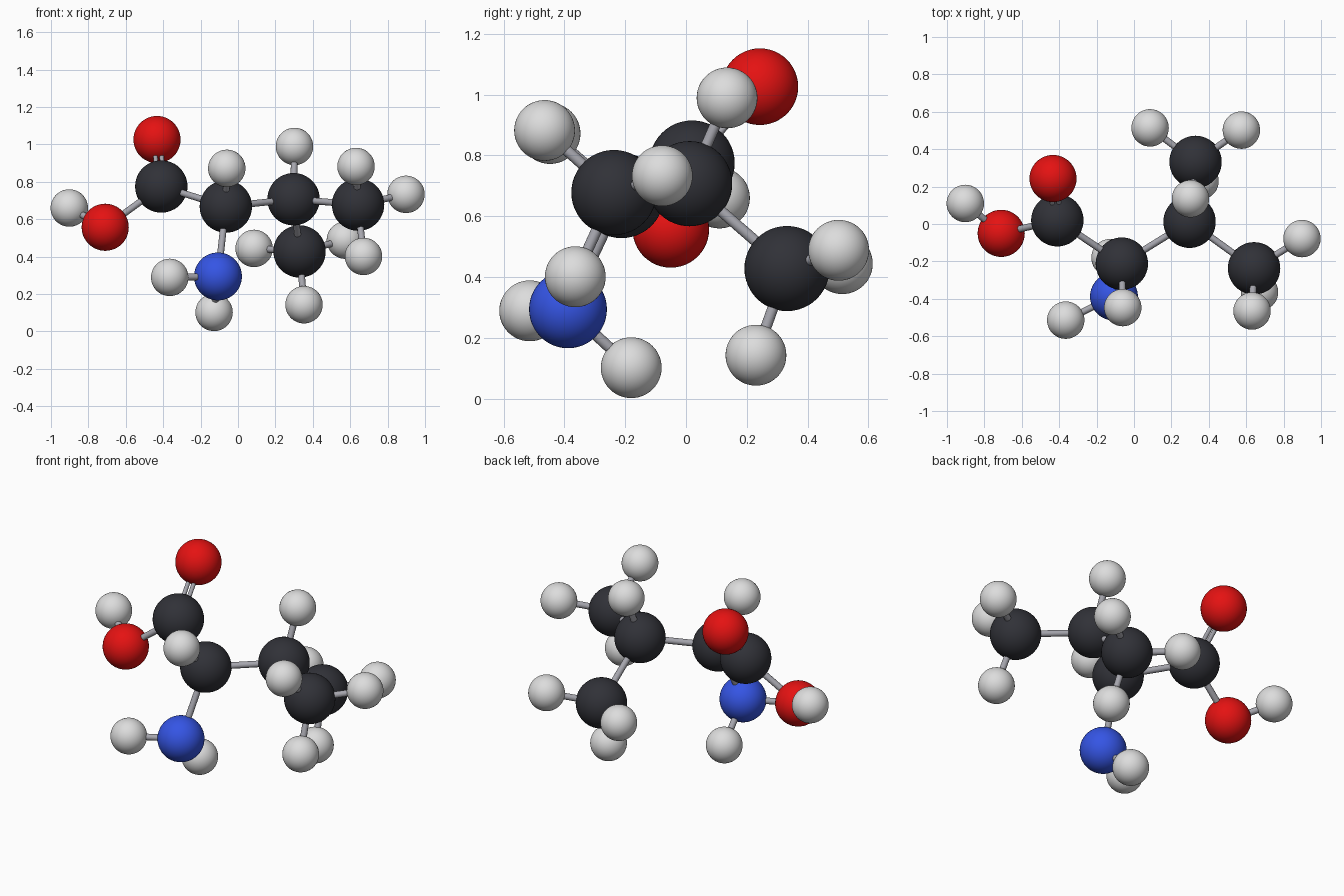
import bpy
from mathutils import Vector

default_cube = bpy.data.objects.get("Cube")
if default_cube:
    bpy.data.objects.remove(default_cube, do_unlink=True)


def make_material(name, colour):
    material = bpy.data.materials.new(name)
    material.use_nodes = True
    material.diffuse_color = (*colour, 1)
    shader = next(n for n in material.node_tree.nodes if n.type == "BSDF_PRINCIPLED")
    shader.inputs["Base Color"].default_value = (*colour, 1)
    shader.inputs["Roughness"].default_value = 0.5
    return material


charcoal = make_material("charcoal", (0.03, 0.031, 0.039))
red = make_material("red", (0.78, 0.006, 0.006))
blue = make_material("blue", (0.035, 0.09, 0.78))
pale_grey = make_material("pale_grey", (0.72, 0.72, 0.72))
stick_grey = make_material("stick_grey", (0.38, 0.38, 0.42))

# Element: material and ball radius
ELEMENTS = {
    "carbon": (charcoal, 0.14),
    "oxygen": (red, 0.126),
    "nitrogen": (blue, 0.128),
    "hydrogen": (pale_grey, 0.1),
}

# Atom centres
ATOMS = {
    "carbon_acid": (-0.41, 0.02, 0.775),
    "oxygen_double": (-0.433, 0.243, 1.026),
    "oxygen_hydroxyl": (-0.71, -0.05, 0.557),
    "hydrogen_hydroxyl": (-0.902, 0.11, 0.66),
    "carbon_alpha": (-0.065, -0.212, 0.668),
    "hydrogen_alpha": (-0.06, -0.447, 0.872),
    "nitrogen_amine": (-0.107, -0.388, 0.294),
    "hydrogen_amine_side": (-0.365, -0.514, 0.289),
    "hydrogen_amine_low": (-0.128, -0.18, 0.102),
    "carbon_branch": (0.297, 0.012, 0.707),
    "hydrogen_branch": (0.302, 0.135, 0.989),
    "carbon_left": (0.642, -0.237, 0.678),
    "hydrogen_left_top": (0.631, -0.465, 0.882),
    "hydrogen_left_outer": (0.898, -0.078, 0.733),
    "hydrogen_left_low": (0.671, -0.364, 0.401),
    "carbon_back": (0.329, 0.332, 0.428),
    "hydrogen_back_right": (0.086, 0.514, 0.444),
    "hydrogen_back_left": (0.574, 0.502, 0.488),
    "hydrogen_back_low": (0.353, 0.23, 0.143),
}

# Each atom and the neighbours joined to it by single sticks
BONDS = {
    "carbon_acid": ["oxygen_hydroxyl", "carbon_alpha"],
    "oxygen_hydroxyl": ["hydrogen_hydroxyl"],
    "carbon_alpha": ["hydrogen_alpha", "nitrogen_amine", "carbon_branch"],
    "nitrogen_amine": ["hydrogen_amine_side", "hydrogen_amine_low"],
    "carbon_branch": ["hydrogen_branch", "carbon_left", "carbon_back"],
    "carbon_left": ["hydrogen_left_top", "hydrogen_left_outer", "hydrogen_left_low"],
    "carbon_back": ["hydrogen_back_right", "hydrogen_back_left", "hydrogen_back_low"],
}


def finish(name, material):
    obj = bpy.context.object
    obj.name = name
    obj.data.materials.append(material)
    bpy.ops.object.shade_smooth_by_angle()


def add_stick(name, start, end, radius):
    axis = end - start
    bpy.ops.mesh.primitive_cylinder_add(
        vertices=20, radius=radius, depth=axis.length, location=(start + end) / 2,
        rotation=axis.to_track_quat("Z", "Y").to_euler())
    finish(name, stick_grey)


# Balls
for name, centre in ATOMS.items():
    material, radius = ELEMENTS[name.split("_")[0]]
    bpy.ops.mesh.primitive_uv_sphere_add(
        segments=48, ring_count=24, radius=radius, location=centre)
    finish(name, material)

# Single sticks
for first, neighbours in BONDS.items():
    for second in neighbours:
        add_stick(f"stick_{first}_to_{second}",
                  Vector(ATOMS[first]), Vector(ATOMS[second]), 0.018)

# Pair of thin sticks for the double bond
start, end = Vector(ATOMS["carbon_acid"]), Vector(ATOMS["oxygen_double"])
sideways = (end - start).cross(Vector((0, 0, 1))).normalized()
for side, sign in (("left", 1), ("right", -1)):
    offset = sideways * sign * 0.017
    add_stick(f"double_stick_{side}", start + offset, end + offset, 0.012)
